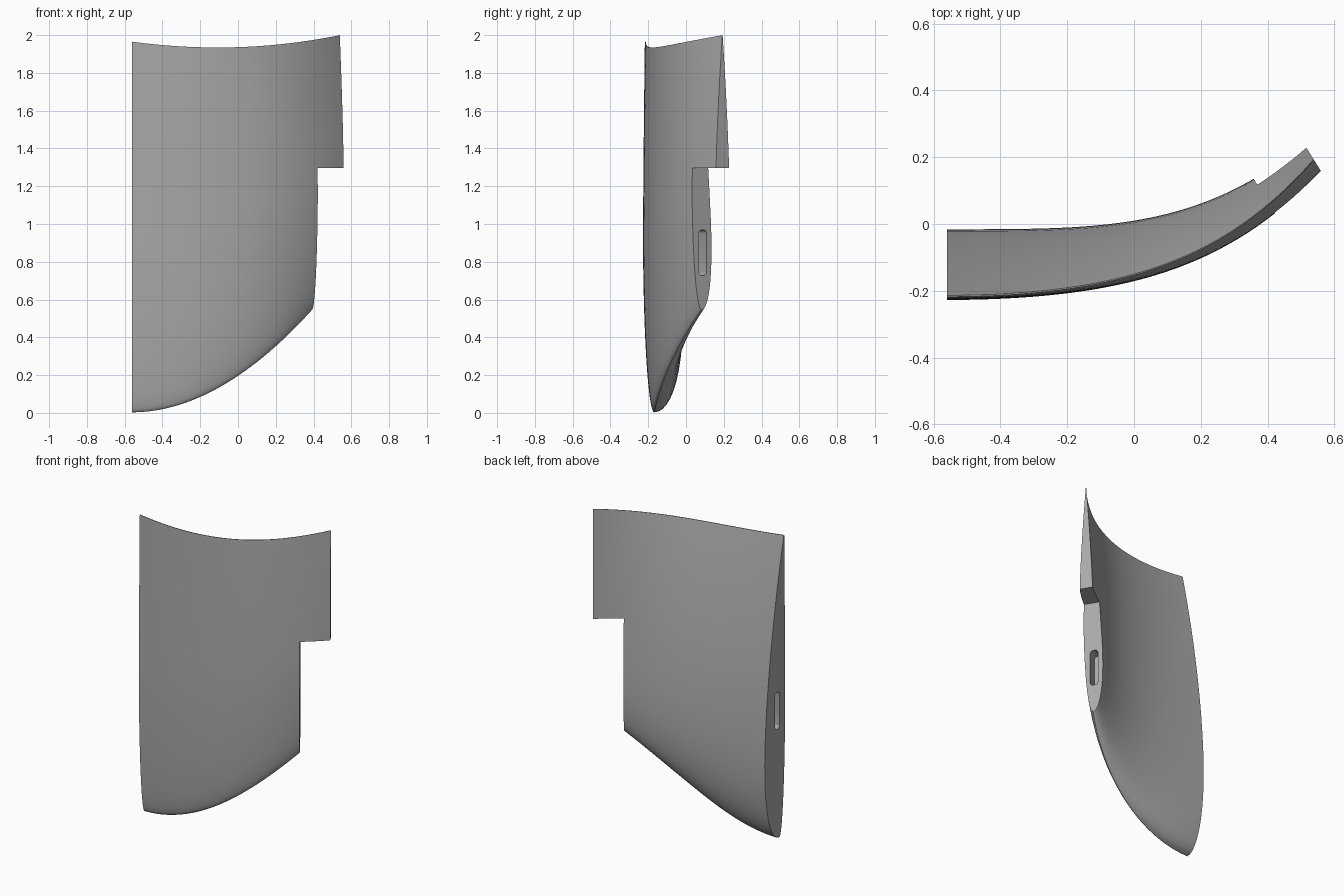
import bpy, bmesh, math
from mathutils import Vector, Matrix

cube = bpy.data.objects.get("Cube")
if cube:
    bpy.data.objects.remove(cube, do_unlink=True)

SPAN = 1.12        # width of the panel along x
STEP = 0.983       # where the lower part of the wing stops
STEP_Z = 1.297     # underside of the upper tab
STATIONS, HALF = 40, 32

grey = bpy.data.materials.new("wing_grey")
grey.use_nodes = True
grey.diffuse_color = (0.4, 0.4, 0.4, 1)
grey.node_tree.nodes["Principled BSDF"].inputs["Base Color"].default_value = (0.4, 0.4, 0.4, 1)


def frame(t):
    """Outer skin point and inward direction at span position t."""
    a = math.radians(32) * min(1, t / STEP)
    origin = Vector((t - SPAN / 2, -0.228 + 0.136 * t**2 + 0.137 * t**4, 0))
    return origin, Vector((-math.sin(a), math.cos(a), 0)), a


def skin(t, s, back):
    """Point on the front or back skin at chord fraction s."""
    origin, inward, _ = frame(t)
    low = 0.003 + 0.56 * t**1.95
    high = 1.965 - 0.134 * t + 0.147 * t * t
    offset = 0.06 * (1 - math.sqrt(1 - max(0, 1 - 2 * s)**2))
    offset += (0.01 + 0.03 * (t / SPAN)**2) * max(0, (s - 0.4) / 0.6)**1.5
    if back:
        thick = 2.969 * math.sqrt(s) - 1.26 * s - 3.516 * s**2 + 2.843 * s**3 - 1.015 * s**4
        offset += (0.206 - 0.094 * t * t) * thick
    return origin + inward * offset + Vector((0, 0, low + (high - low) * s))


def make_object(name, bm):
    bmesh.ops.recalc_face_normals(bm, faces=bm.faces)
    mesh = bpy.data.meshes.new(name)
    bm.to_mesh(mesh)
    bm.free()
    mesh.materials.append(grey)
    obj = bpy.data.objects.new(name, mesh)
    bpy.context.collection.objects.link(obj)
    return obj


def box_cutter(name, size, t, offset, z, bevel=0):
    """Box turned to the wing section at t; its axes are span, inward, up."""
    origin, inward, angle = frame(t)
    bm = bmesh.new()
    bmesh.ops.create_cube(bm, size=1)
    bmesh.ops.scale(bm, vec=size, verts=bm.verts)
    if bevel:
        edges = [e for e in bm.edges if abs((e.verts[0].co - e.verts[1].co).x) > 0.01]
        bmesh.ops.bevel(bm, geom=edges, offset=bevel, segments=4, profile=0.5, affect='EDGES')
    along = Vector((math.cos(angle), math.sin(angle), 0))
    centre = origin + inward * offset[1] + along * offset[0] + Vector((0, 0, z))
    bm.transform(Matrix.Translation(centre) @ Matrix.Rotation(angle, 4, 'Z'))
    obj = make_object(name, bm)
    obj.hide_render = True
    obj.hide_viewport = True
    return obj


# Curved wing panel, lofted through airfoil sections
bm = bmesh.new()
fractions = [(1 - math.cos(math.pi * i / HALF)) / 2 for i in range(HALF + 1)]
outline = [(s, False) for s in reversed(fractions)] + [(s, True) for s in fractions[1:]]
rings = [[bm.verts.new(skin(SPAN * i / STATIONS, s, back)) for s, back in outline]
         for i in range(STATIONS + 1)]
count = len(outline)
for a, b in zip(rings, rings[1:]):
    for j in range(count):
        k = (j + 1) % count
        bm.faces.new((a[j], a[k], b[k], b[j]))
bm.faces.new(rings[0])
bm.faces.new(rings[-1])
wing = make_object("wing_panel", bm)

# Corner cut below the tab, and a slot in each end face
cutters = [
    box_cutter("corner_cutter", (0.6, 1, STEP_Z + 0.2), STEP, (0.3, 0), STEP_Z / 2 - 0.1),
    box_cutter("tip_slot_cutter", (0.16, 0.048, 0.24), STEP, (0, 0.067), 0.848, 0.018),
    box_cutter("root_slot_cutter", (0.16, 0.05, 0.24), 0, (0, 0.083), 0.84, 0.018),
]
for cutter in cutters:
    mod = wing.modifiers.new(cutter.name, 'BOOLEAN')
    mod.operation = 'DIFFERENCE'
    mod.solver = 'EXACT'
    mod.object = cutter

# Bake the cuts, then remove the helpers
bpy.context.view_layer.update()
result = bpy.data.meshes.new_from_object(wing.evaluated_get(bpy.context.evaluated_depsgraph_get()))
wing.modifiers.clear()
wing.data = result
for cutter in cutters:
    bpy.data.objects.remove(cutter, do_unlink=True)

bpy.ops.object.select_all(action='DESELECT')
wing.select_set(True)
bpy.context.view_layer.objects.active = wing
bpy.ops.object.shade_smooth_by_angle(angle=math.radians(35))
